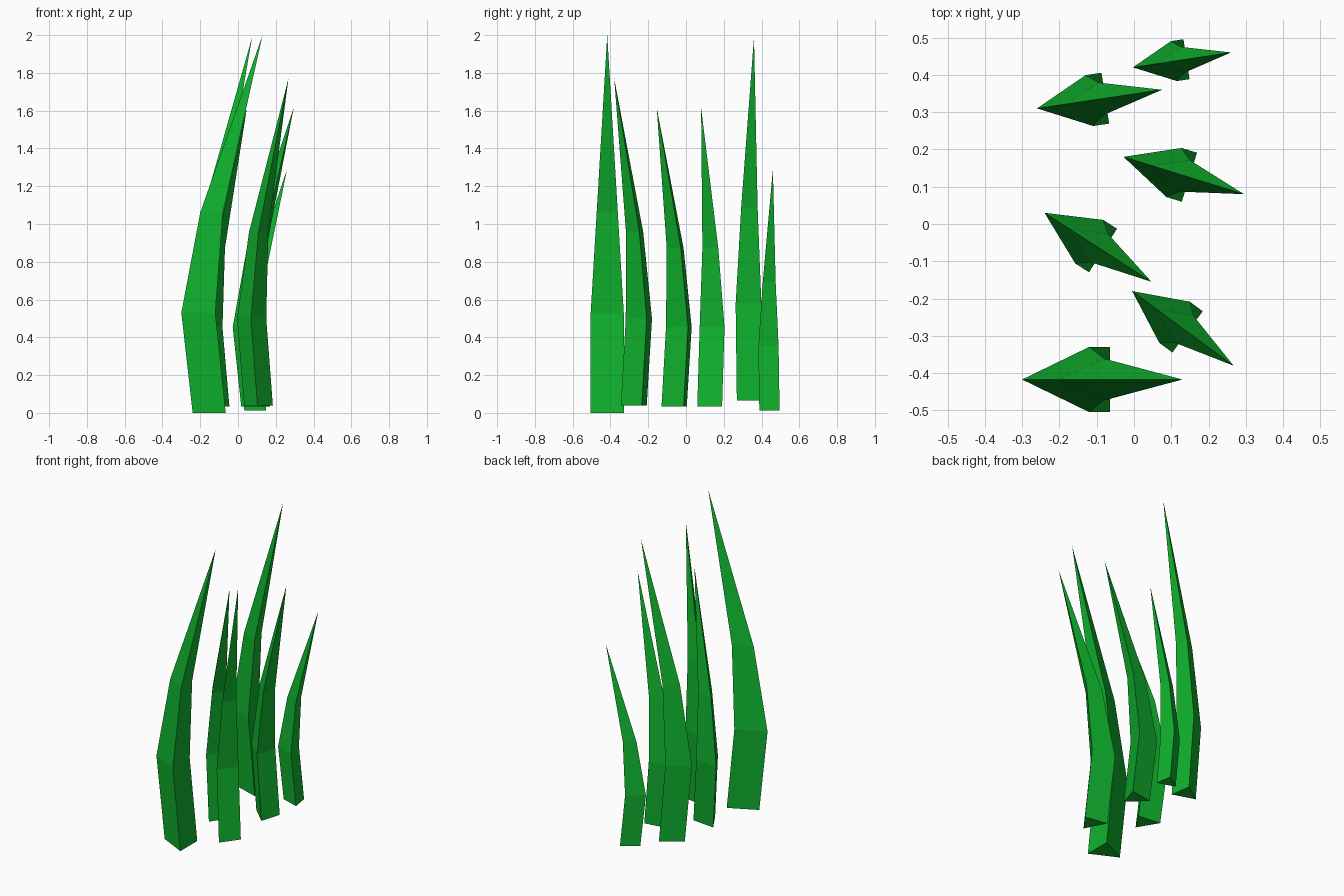
import bpy
import bmesh
from math import atan2, hypot
from mathutils import Matrix, Vector

cube = bpy.data.objects.get("Cube")
if cube:
    bpy.data.objects.remove(cube, do_unlink=True)

green = bpy.data.materials.new("grass_green")
green.use_nodes = True
GREEN = (0.005, 0.45, 0.027, 1)
green.diffuse_color = GREEN
green.node_tree.nodes["Principled BSDF"].inputs["Base Color"].default_value = GREEN

# Triangular sections up a blade: height, ridge x, back x, half width
SECTIONS = [(0, 0.06, 0.235, 0.0875),
            (0.53, 0, 0.18, 0.0875),
            (1.06, 0.10, 0.22, 0.056)]
TIP = Vector((0.43, 0, 2))


def grass_blade(name, ridge, tip, base_z, top_z):
    """Bent three-sided blade, placed by its ridge bend and tip in plan."""
    bm = bmesh.new()
    rings = [[bm.verts.new(p) for p in ((r, 0, z), (b, -w, z), (b, w, z))]
             for z, r, b, w in SECTIONS]
    point = bm.verts.new(TIP)
    bm.faces.new(rings[0])
    for i in range(3):
        j = (i + 1) % 3
        for low, high in zip(rings, rings[1:]):
            bm.faces.new((low[i], low[j], high[j], high[i]))
        bm.faces.new((rings[-1][i], rings[-1][j], point))
    bmesh.ops.recalc_face_normals(bm, faces=bm.faces)

    # Scale, turn and place the shared shape
    dx, dy = tip[0] - ridge[0], tip[1] - ridge[1]
    s = hypot(dx, dy) / TIP.x
    bm.transform(Matrix.Translation((*ridge, base_z))
                 @ Matrix.Rotation(atan2(dy, dx), 4, "Z")
                 @ Matrix.Diagonal((s, s, (top_z - base_z) / TIP.z, 1)))
    mesh = bpy.data.meshes.new(name)
    bm.to_mesh(mesh)
    bm.free()
    mesh.materials.append(green)
    bpy.context.collection.objects.link(bpy.data.objects.new(name, mesh))


# Clump of blades, front to back
grass_blade("front_tall_blade", (-0.30, -0.417), (0.13, -0.417), 0, 2)
grass_blade("front_left_blade", (-0.005, -0.18), (0.267, -0.38), 0.04, 1.77)
grass_blade("middle_right_blade", (-0.24, 0.03), (0.047, -0.155), 0.035, 1.615)
grass_blade("middle_left_blade", (-0.028, 0.18), (0.295, 0.08), 0.035, 1.615)
grass_blade("back_tall_blade", (-0.26, 0.31), (0.075, 0.36), 0.065, 1.99)
grass_blade("back_short_blade", (-0.003, 0.42), (0.26, 0.46), 0.012, 1.29)
